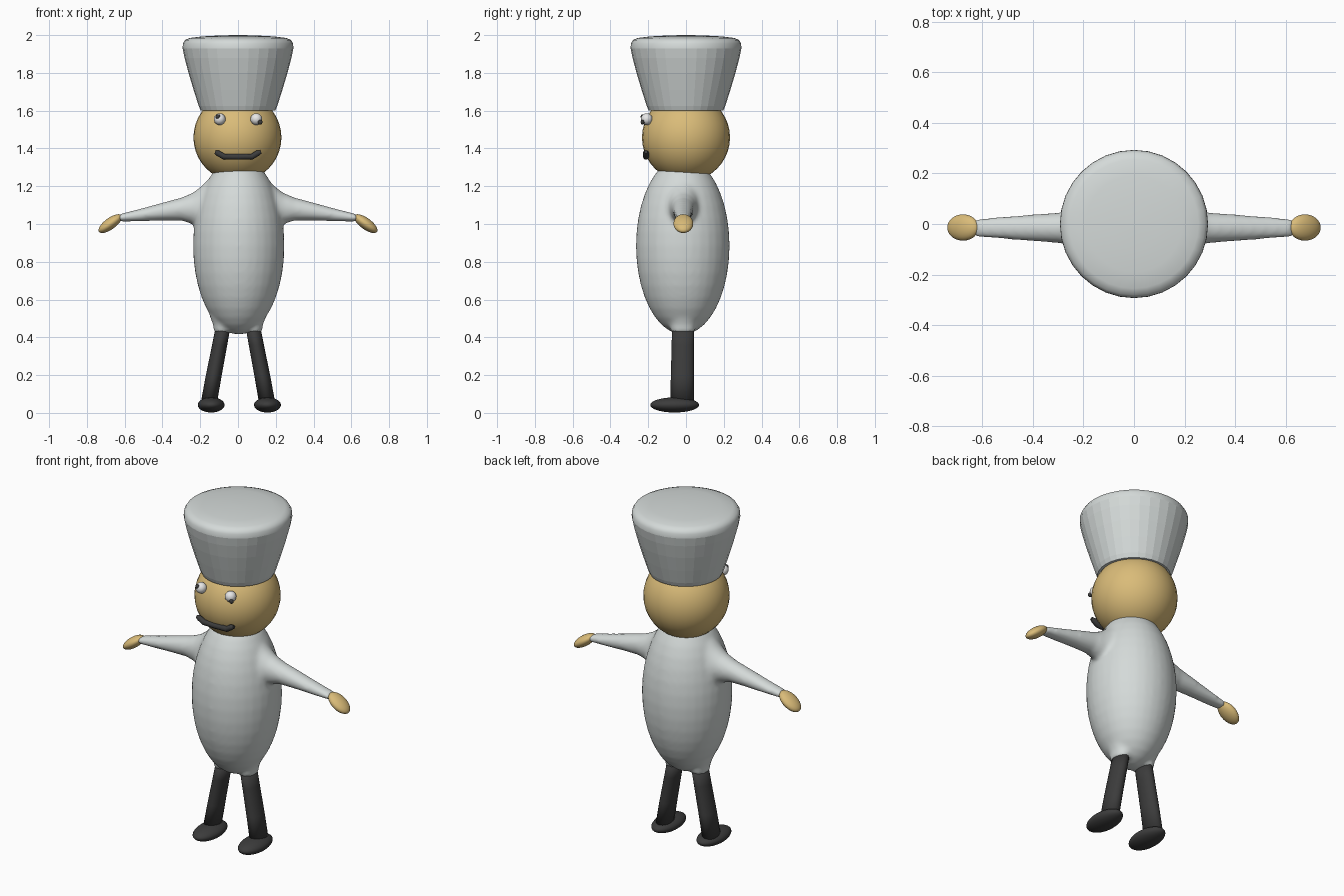
import bpy
import bmesh
from math import cos, sin, pi, radians
from mathutils import Vector, Matrix

old = bpy.data.objects.get("Cube")
if old:
    bpy.data.objects.remove(old, do_unlink=True)


def material(name, rgb):
    m = bpy.data.materials.new(name)
    m.use_nodes = True
    m.diffuse_color = (*rgb, 1)
    m.node_tree.nodes["Principled BSDF"].inputs["Base Color"].default_value = (*rgb, 1)
    return m


cloth = material("pale grey cloth", (0.66, 0.70, 0.69))
skin = material("tan skin", (0.70, 0.50, 0.19))
dark = material("charcoal", (0.045, 0.045, 0.045))
eye_white = material("eye white", (0.80, 0.80, 0.80))


def finish(name, bm, mat, smooth=True):
    """Turn a bmesh into a named, coloured object."""
    bmesh.ops.recalc_face_normals(bm, faces=bm.faces)
    for f in bm.faces:
        f.smooth = smooth
    me = bpy.data.meshes.new(name)
    bm.to_mesh(me)
    bm.free()
    me.materials.append(mat)
    ob = bpy.data.objects.new(name, me)
    bpy.context.collection.objects.link(ob)
    return ob


def add_ellipsoid(bm, centre, radii, tilt=0, segs=32, rings=20):
    """Ellipsoid, tilted around the y axis."""
    mat = (Matrix.Translation(centre) @ Matrix.Rotation(tilt, 4, 'Y')
           @ Matrix.Diagonal((*radii, 1)))
    bmesh.ops.create_uvsphere(bm, u_segments=segs, v_segments=rings, radius=1, matrix=mat)


def ellipsoid(name, mat, *args, **kw):
    bm = bmesh.new()
    add_ellipsoid(bm, *args, **kw)
    return finish(name, bm, mat)


def add_loft(bm, stations, axis_u, axis_v, segs=24):
    """Capped skin through elliptical sections: (centre, radius u, radius v)."""
    u, v = Vector(axis_u), Vector(axis_v)
    rings = []
    for c, ru, rv in stations:
        rings.append([bm.verts.new(Vector(c) + u * ru * cos(2 * pi * i / segs)
                                   + v * rv * sin(2 * pi * i / segs)) for i in range(segs)])
    for a, b in zip(rings, rings[1:]):
        for i in range(segs):
            j = (i + 1) % segs
            bm.faces.new((a[i], a[j], b[j], b[i]))
    bm.faces.new(rings[0])
    bm.faces.new(rings[-1])


# Coat: torso, sleeves and short leg openings fused into one soft skin
bm = bmesh.new()
add_ellipsoid(bm, (0.004, -0.017, 0.885), (0.242, 0.248, 0.47))
# Sleeve sections: x, underside z, top z, half depth
sleeve = [(0.08, 0.88, 1.28, 0.13), (0.16, 0.93, 1.235, 0.10), (0.20, 0.965, 1.195, 0.085),
          (0.24, 1.00, 1.165, 0.071), (0.30, 1.018, 1.14, 0.060), (0.40, 1.018, 1.113, 0.053),
          (0.52, 1.014, 1.08, 0.044), (0.63, 1.012, 1.052, 0.036)]
hip = [(0.60, 0.09, 0.11), (0.51, 0.066, 0.085), (0.47, 0.05, 0.068), (0.425, 0.044, 0.062)]
for s in (1, -1):
    add_loft(bm, [((s * x, -0.015, (lo + hi) / 2), d, (hi - lo) / 2)
                  for x, lo, hi, d in sleeve], (0, 1, 0), (0, 0, 1))
    add_loft(bm, [((s * 0.083, -0.016, z), rx, ry) for z, rx, ry in hip],
             (1, 0, 0), (0, 1, 0))
coat = finish("coat", bm, cloth)
remesh = coat.modifiers.new("fuse", 'REMESH')
remesh.mode = 'VOXEL'
remesh.voxel_size = 0.012
remesh.use_smooth_shade = True
soft = coat.modifiers.new("soften", 'SMOOTH')
soft.factor = 0.5
soft.iterations = 6

# Limb ends
for s, side in ((1, "left"), (-1, "right")):
    ellipsoid(side + "_hand", skin, (s * 0.676, -0.014, 1.002), (0.074, 0.052, 0.030),
              tilt=s * radians(36))
    bm = bmesh.new()
    add_loft(bm, [((s * 0.080, -0.016, 0.45), 0.039, 0.058),
                  ((s * 0.097, -0.017, 0.36), 0.040, 0.059),
                  ((s * 0.128, -0.019, 0.20), 0.042, 0.061),
                  ((s * 0.153, -0.021, 0.06), 0.043, 0.063)], (1, 0, 0), (0, 1, 0))
    finish(side + "_leg", bm, dark)
    ellipsoid(side + "_shoe", dark, (s * 0.149 + 0.007, -0.06, 0.042), (0.071, 0.129, 0.040))

# Head
ellipsoid("head", skin, (-0.003, 0, 1.458), (0.233, 0.233, 0.233))

# Eyes, each with a pupil looking its own way
for side, s, px, pz in (("left", 1, 0.117, 1.539), ("right", -1, -0.106, 1.568)):
    ellipsoid(side + "_eye", eye_white, (s * 0.097, -0.208, 1.555), (0.031, 0.031, 0.031),
              segs=20, rings=12)
    ellipsoid(side + "_pupil", dark, (px, -0.230, pz), (0.013, 0.010, 0.013),
              segs=14, rings=8)

# Mouth: a tube with upturned ends
curve = bpy.data.curves.new("mouth", 'CURVE')
curve.dimensions = '3D'
curve.bevel_depth = 0.016
curve.bevel_resolution = 3
curve.use_fill_caps = True
path = [(-0.122, 1.380), (-0.105, 1.374), (-0.075, 1.357), (0, 1.356),
        (0.075, 1.357), (0.105, 1.376), (0.122, 1.382)]
line = curve.splines.new('POLY')
line.points.add(len(path) - 1)
for p, (x, z) in zip(line.points, path):
    p.co = (x, -0.212, z, 1)
    p.radius = 1 if abs(x) < 0.12 else 0.6
curve.materials.append(dark)
bpy.context.collection.objects.link(bpy.data.objects.new("mouth", curve))

# Hat: faceted flaring wall with a smooth, rounded top
bm = bmesh.new()
profile = [(0.197, 1.60), (0.208, 1.625), (0.235, 1.71), (0.262, 1.80), (0.283, 1.88),
           (0.293, 1.93), (0.292, 1.955), (0.281, 1.974), (0.255, 1.985), (0.19, 1.993),
           (0.10, 1.998), (0.02, 2.0)]
add_loft(bm, [((0, 0, z), r, r) for r, z in profile], (1, 0, 0), (0, 1, 0), segs=32)
hat = finish("hat", bm, cloth)
for f in hat.data.polygons:
    f.use_smooth = f.center.z > 1.94
